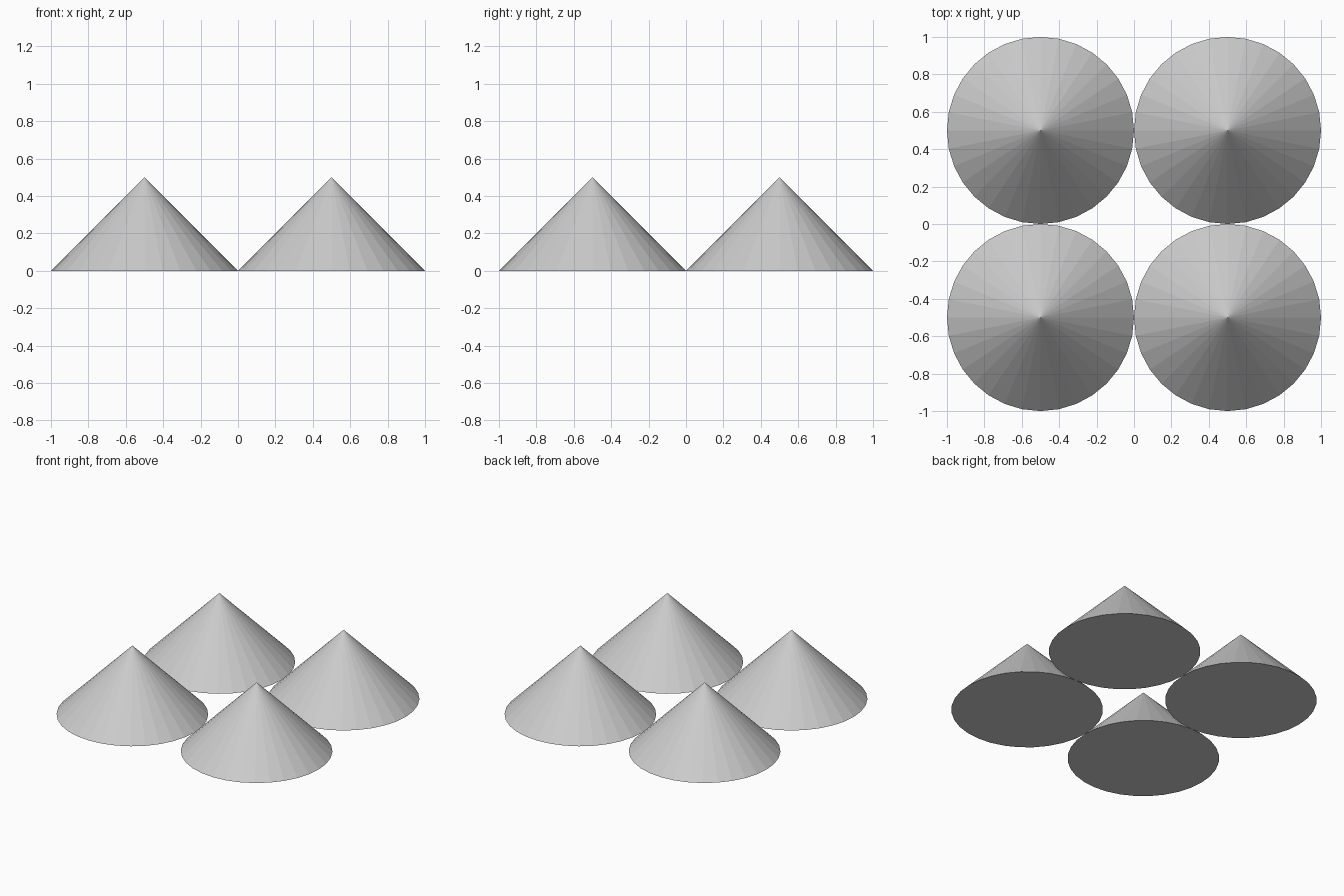
import bpy

if "Cube" in bpy.data.objects:
    bpy.data.objects.remove(bpy.data.objects["Cube"])

# Four identical flat-shaded cones in a 2 x 2 grid, touching at their rims
RADIUS = 0.5
HEIGHT = 0.5
SIDES = 32


def add_cone(name, x, y):
    bpy.ops.mesh.primitive_cone_add(
        vertices=SIDES, radius1=RADIUS, radius2=0, depth=HEIGHT,
        location=(x, y, HEIGHT / 2))
    bpy.context.object.name = name


for row, y in (("front", -RADIUS), ("back", RADIUS)):
    for side, x in (("left", -RADIUS), ("right", RADIUS)):
        add_cone(f"{row}_{side}_cone", x, y)
